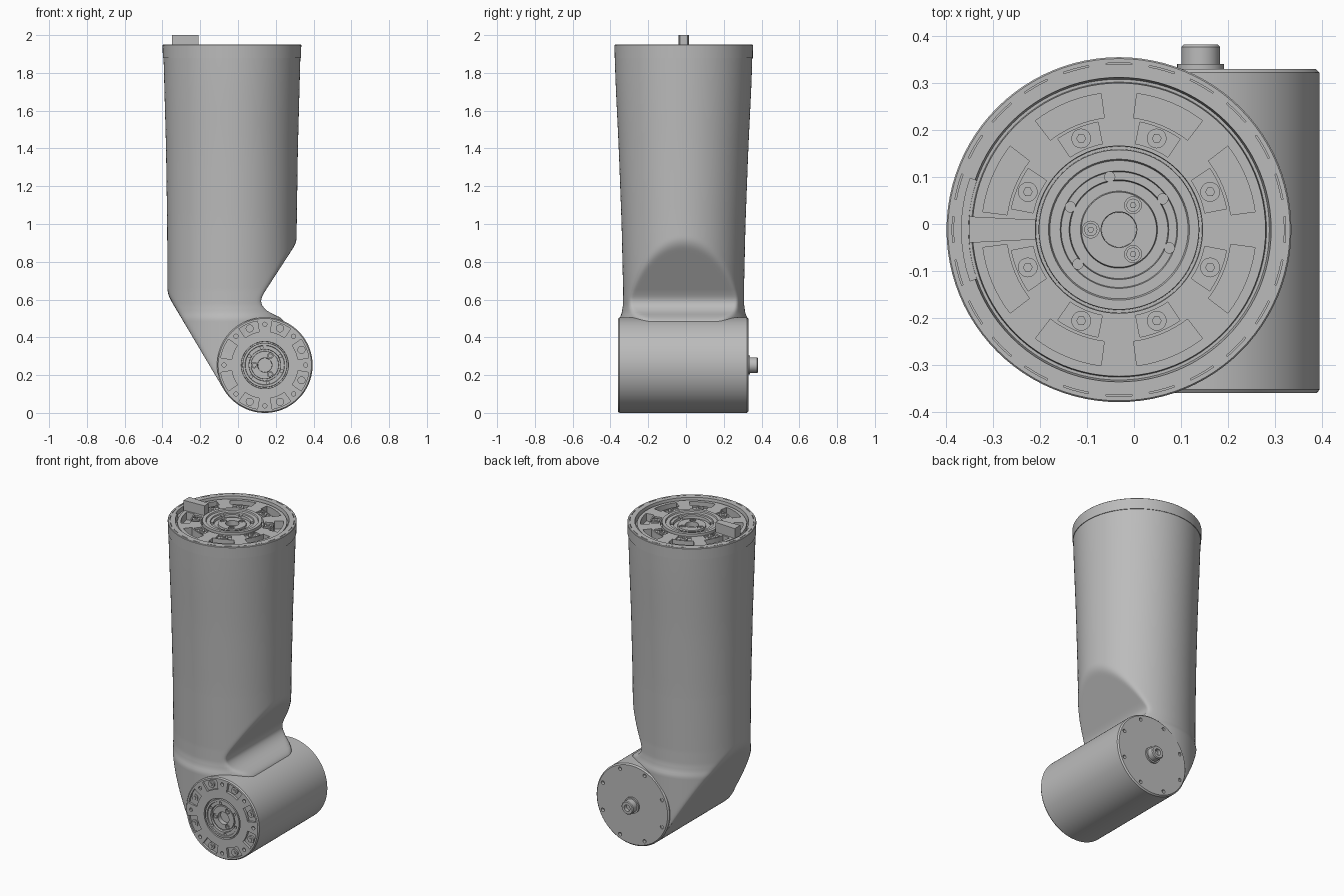
import bpy, bmesh, math
from math import cos, sin, radians, sqrt
from mathutils import Matrix, Vector

if "Cube" in bpy.data.objects:
    bpy.data.objects.remove(bpy.data.objects["Cube"], do_unlink=True)

grey = bpy.data.materials.new("plain_grey")
grey.use_nodes = True
colour = (0.5, 0.5, 0.5, 1)
grey.diffuse_color = colour
grey.node_tree.nodes["Principled BSDF"].inputs["Base Color"].default_value = colour

# Local frames: z points out of each joint face
TOP = Matrix.Translation((-0.032, -0.012, 1.95))
ELBOW = Vector((0.142, 0, 0.253))
FRONT = Matrix.Translation(ELBOW + Vector((0, -0.36, 0))) @ Matrix.Rotation(radians(90), 4, 'X')
BACK = Matrix.Translation(ELBOW + Vector((0, 0.33, 0))) @ Matrix.Rotation(radians(-90), 4, 'X')
EIGHT = [22.5 + 45 * i for i in range(8)]


def finish(name, bm, matrix=Matrix(), angle=30):
    bmesh.ops.recalc_face_normals(bm, faces=bm.faces)
    mesh = bpy.data.meshes.new(name)
    bm.to_mesh(mesh)
    bm.free()
    mesh.materials.append(grey)
    ob = bpy.data.objects.new(name, mesh)
    ob.matrix_world = matrix
    bpy.context.collection.objects.link(ob)
    smooth(ob, angle)
    return ob


def activate(ob):
    bpy.ops.object.select_all(action='DESELECT')
    ob.select_set(True)
    bpy.context.view_layer.objects.active = ob


def smooth(ob, angle=30):
    activate(ob)
    bpy.ops.object.shade_smooth_by_angle(angle=radians(angle))


def loft(bm, rings):
    loops = [[bm.verts.new(p) for p in ring] for ring in rings]
    n = len(loops[0])
    for a, b in zip(loops, loops[1:]):
        for i in range(n):
            bm.faces.new((a[i], a[(i + 1) % n], b[(i + 1) % n], b[i]))
    bm.faces.new(loops[0])
    bm.faces.new(loops[-1])


def lathe(bm, profile, centre=(0, 0), n=96):
    loft(bm, [[(centre[0] + r * cos(math.tau * i / n), centre[1] + r * sin(math.tau * i / n), z)
               for i in range(n)] for r, z in profile])


def sector(bm, r0, r1, angle, half, z0, z1, steps=8):
    # Curved block between two radii
    arc = [radians(angle - half + 2 * half * i / steps) for i in range(steps + 1)]
    outline = [(r1 * cos(a), r1 * sin(a)) for a in arc]
    outline += [(r0 * cos(a), r0 * sin(a)) for a in reversed(arc)]
    loft(bm, [[(x, y, z) for x, y in outline] for z in (z0, z1)])


def polar(r, angle):
    return r * cos(radians(angle)), r * sin(radians(angle))


def holes(bm, r, angles, size, depth):
    for a in angles:
        lathe(bm, [(size, -depth), (size, 0.02)], polar(r, a), 16)


def carve(ob, bm):
    cutter = finish("cutter", bm, ob.matrix_world.copy())
    cutter.hide_render = True
    mod = ob.modifiers.new("carve", 'BOOLEAN')
    mod.operation, mod.solver, mod.object = 'DIFFERENCE', 'EXACT', cutter
    # Run the cut ahead of the smoothing
    bpy.context.view_layer.update()
    activate(ob)
    bpy.ops.object.modifier_apply(modifier=mod.name)
    bpy.data.objects.remove(cutter, do_unlink=True)
    smooth(ob)


def screws(name, matrix, r, angles, size, z0, z1):
    # Socket-head screws: washer, hexagon socket
    bm = bmesh.new()
    for a in angles:
        c = polar(r, a)
        lathe(bm, [(size, z0), (size, z1), (size * 0.55, z1)], c, 20)
        lathe(bm, [(size * 0.5, z0), (size * 0.5, z1 + 0.004)], c, 6)
    finish(name, bm, matrix)


def interp(points, z):
    if z <= points[0][0]:
        return points[0][1]
    for (z0, v0), (z1, v1) in zip(points, points[1:]):
        if z <= z1:
            return v0 + (v1 - v0) * (z - z0) / (z1 - z0)
    return points[-1][1]


def soft_min(a, b, k=0.02):
    h = max(k - abs(a - b), 0) / k
    return min(a, b) - h * h * k / 4


# Upper arm: tapered tube trimmed by a slope on each side, flared at the neck
WIDTH = [(0.6, 0.341), (1.0, 0.343), (1.4, 0.349), (1.95, 0.364)]
DEPTH = [(0.3, 0.338), (0.5, 0.338), (0.53, 0.327), (0.57, 0.321), (0.65, 0.32),
         (1.0, 0.328), (1.4, 0.343), (1.75, 0.36), (1.95, 0.366)]
NECK = [(0.12, 0.18), (0.48, 0.25), (0.505, 0.225), (0.525, 0.18), (0.545, 0.148),
        (0.57, 0.127), (0.59, 0.122), (0.61, 0.125), (0.64, 0.141), (1.2, 0.504)]
levels = [0.124 + 0.012 * i for i in range(72)]
levels += [1.0 + 0.0885 * i for i in range(11)]
rings = []
for z in levels:
    slope = -0.37 + (0.62 - z) / 1.684
    ring = []
    for i in range(128):
        t = math.tau * i / 128
        x = -0.032 + interp(WIDTH, z) * cos(t)
        x = soft_min(x, interp(NECK, z))
        x = -soft_min(-x, -slope)
        ring.append((x, -0.013 + interp(DEPTH, z) * sin(t), z))
    rings.append(ring)
bm = bmesh.new()
loft(bm, rings)
finish("upper_arm", bm, angle=40)

# Top flange: stepped hub, slotted plate and outer rim
bm = bmesh.new()
lathe(bm, [(0.366, -0.07), (0.367, -0.003), (0.364, 0), (0.324, 0), (0.320, -0.03),
           (0.314, -0.03), (0.312, -0.012), (0.178, -0.012), (0.177, -0.035),
           (0.171, -0.035), (0.170, 0), (0.150, 0), (0.147, -0.008), (0.125, -0.008),
           (0.123, -0.015), (0.106, -0.015), (0.104, -0.03), (0.082, -0.03),
           (0.080, -0.02), (0.038, -0.02), (0.037, -0.05)])
flange = finish("top_flange", bm, TOP)
bm = bmesh.new()
for a in EIGHT:
    sector(bm, 0.240, 0.292, a, 15, -0.06, 0.02)
    sector(bm, 0.186, 0.233, a, 11.5, -0.022, 0.02)
for i in range(24):
    sector(bm, 0.352, 0.355, 15 * i, 4.5, -0.006, 0.02, 3)
sector(bm, 0.316, 0.335, 180, 19, -0.028, 0.02)
holes(bm, 0.114, [35, 100, 155, 220, 340], 0.011, 0.03)
holes(bm, 0.060, [60, 180, 300], 0.018, 0.035)
carve(flange, bm)
screws("top_pad_screws", TOP, 0.210, EIGHT, 0.021, -0.025, -0.012)
screws("top_hub_screws", TOP, 0.060, [60, 180, 300], 0.014, -0.04, -0.022)

# Locating key standing above the top flange
bm = bmesh.new()
loft(bm, [[(-0.318, -0.028, z), (-0.178, -0.021, z), (-0.178, 0.021, z), (-0.318, 0.028, z)]
          for z in (-0.03, 0.05)])
finish("locating_key", bm, TOP)

# Elbow housing: crosswise drum with a stepped front joint face
bm = bmesh.new()
lathe(bm, [(0.245, -0.69), (0.253, -0.682), (0.253, -0.008), (0.247, 0), (0.125, 0),
           (0.124, -0.02), (0.118, -0.02), (0.117, 0), (0.105, 0), (0.103, -0.006),
           (0.084, -0.006), (0.083, -0.02), (0.074, -0.02), (0.073, -0.012),
           (0.038, -0.012), (0.037, -0.04)])
housing = finish("elbow_housing", bm, FRONT)
bm = bmesh.new()
for a in EIGHT:
    sector(bm, 0.178, 0.236, a, 13, -0.016, 0.02)
    x, y = polar(0.222, a)
    lathe(bm, [(0.011, -0.71), (0.011, -0.67)], (x, y), 16)
holes(bm, 0.216, range(0, 360, 45), 0.011, 0.02)
holes(bm, 0.095, [30, 100, 150, 220, 280, 340], 0.008, 0.02)
holes(bm, 0.056, [60, 180, 300], 0.015, 0.025)
carve(housing, bm)
screws("front_pad_screws", FRONT, 0.210, EIGHT, 0.021, -0.02, -0.005)
screws("front_hub_screws", FRONT, 0.056, [60, 180, 300], 0.012, -0.03, -0.014)

# Rear connector: collar, knob and socket
bm = bmesh.new()
lathe(bm, [(0.050, -0.01), (0.050, 0.010), (0.041, 0.010), (0.041, 0.047), (0.036, 0.052),
           (0.020, 0.052), (0.020, 0.03)], n=40)
finish("rear_connector", bm, BACK)
